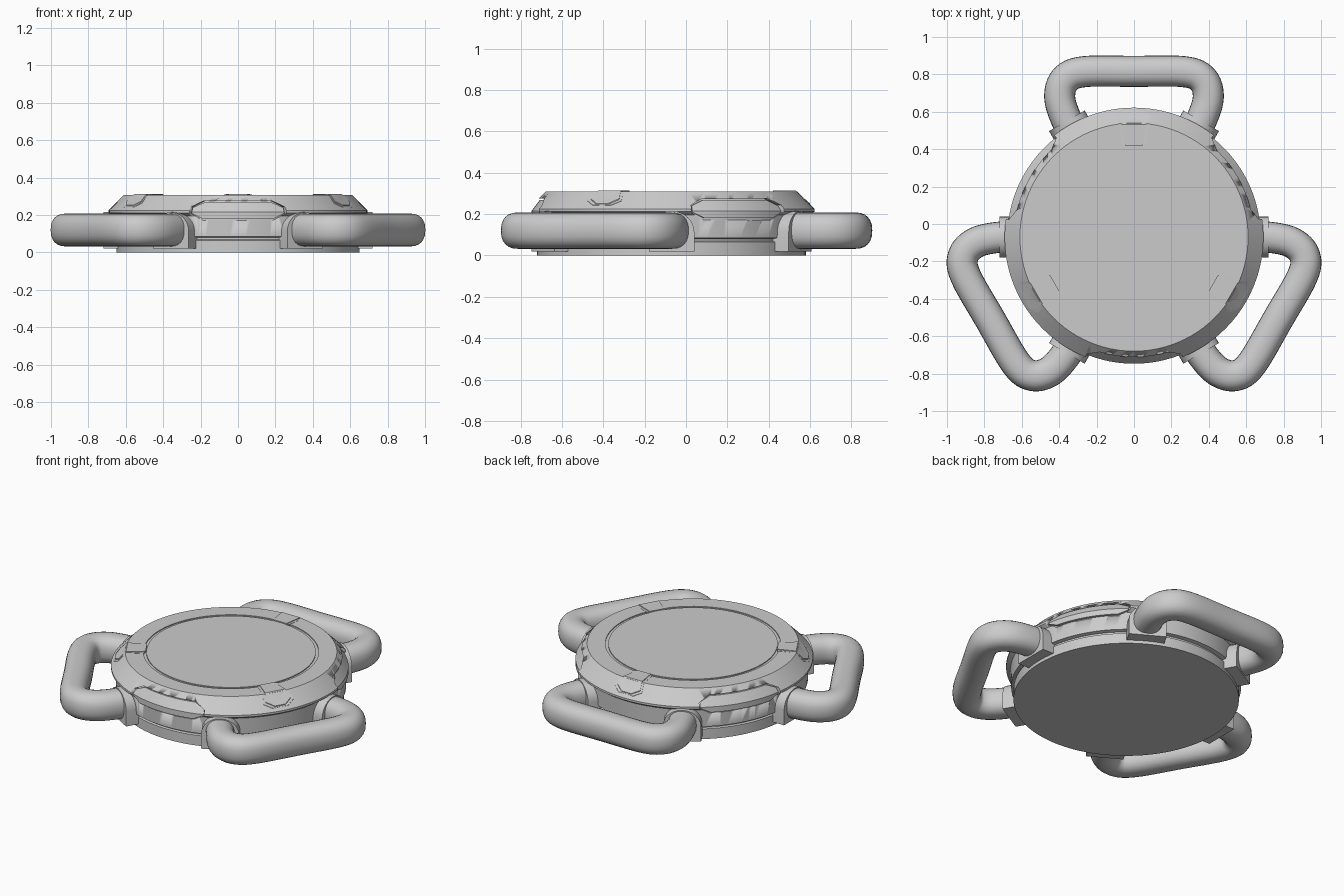
import bpy, bmesh
from math import sin, cos, pi, radians, hypot, copysign
from mathutils import Vector

if "Cube" in bpy.data.objects:
    bpy.data.objects.remove(bpy.data.objects["Cube"])

CENTRE = Vector((0.0, -0.07, 0.0))
TOP = 0.308


def finish(name, bm, turn=0.0, angle=30):
    """Turn a bmesh into a named object, turned about the disc axis."""
    bmesh.ops.recalc_face_normals(bm, faces=bm.faces[:])
    me = bpy.data.meshes.new(name)
    bm.to_mesh(me)
    bm.free()
    ob = bpy.data.objects.new(name, me)
    bpy.context.collection.objects.link(ob)
    ob.location = CENTRE
    ob.rotation_euler.z = radians(turn)
    bpy.ops.object.select_all(action='DESELECT')
    ob.select_set(True)
    bpy.context.view_layer.objects.active = ob
    bpy.ops.object.shade_smooth_by_angle(angle=radians(angle))
    return ob


def skin(bm, rings):
    """Join closed rings of equal size and cap both ends."""
    rows = [[bm.verts.new(p) for p in r] for r in rings]
    n = len(rows[0])
    for a, b in zip(rows, rows[1:]):
        for i in range(n):
            bm.faces.new((a[i], a[(i + 1) % n], b[(i + 1) % n], b[i]))
    bm.faces.new(rows[0])
    bm.faces.new(rows[-1])


def lathe(name, profile, n=96):
    bm = bmesh.new()
    skin(bm, [[(r * cos(2 * pi * i / n), r * sin(2 * pi * i / n), z)
               for i in range(n)] for r, z in profile])
    return finish(name, bm)


def sector(name, turn, face_lo, face_hi, other, grow=0.0):
    """Curved hexagonal panel between a sloped face and another radius."""
    bm = bmesh.new()
    rings = []
    half = 0.375 + grow
    for i in range(-8, 9):
        t = half * i / 8
        k = min(1.0, 0.35 + 0.65 * (half - abs(t)) / 0.09)
        lo, hi = 0.225 - (0.045 + grow) * k, 0.225 + (0.043 + grow) * k
        slope = lambda z: face_lo + (face_hi - face_lo) * max(0, z - 0.215) / 0.053
        rings.append([(r * sin(t), r * cos(t), z) for r, z in
                      ((slope(lo), lo), (slope(0.215), 0.215), (slope(hi), hi),
                       (other, hi), (other, lo))])
    skin(bm, rings)
    return finish(name, bm, turn)


def spline(pts, steps=6):
    """Smooth curve through the points."""
    p = [pts[0]] + pts + [pts[-1]]
    out = []
    for a, b, c, d in zip(p, p[1:], p[2:], p[3:]):
        for s in range(steps):
            t = s / steps
            out.append(0.5 * (2 * b + (c - a) * t + (2 * a - 5 * b + 4 * c - d) * t * t
                              + (3 * b - a - 3 * c + d) * t ** 3))
    return out + [pts[-1]]


# Disc body: base, seam, wall, overhanging rim, cone and top ring groove
body = lathe("disc_body", [
    (0.65, 0), (0.65, 0.065), (0.64, 0.07), (0.64, 0.08), (0.663, 0.085),
    (0.667, 0.195), (0.692, 0.212), (0.692, 0.225), (0.61, TOP), (0.505, TOP),
    (0.505, 0.302), (0.488, 0.302), (0.488, TOP)])

# Recessed rim panels between the handles
for turn in (60, 180, 300):
    cutter = sector("rim_cutter", turn, 0.66, 0.62, 0.8, 0.008)
    cutter.hide_render = True
    mod = body.modifiers.new("rim_cut", 'BOOLEAN')
    mod.object, mod.solver = cutter, 'EXACT'
    bpy.context.view_layer.objects.active = body
    bpy.ops.object.modifier_apply(modifier=mod.name)
    bpy.data.objects.remove(cutter)
    sector("rim_panel", turn, 0.677, 0.637, 0.58)


# Tabs folded over the top edge, each a frame with a slightly raised inlay
def tab(name, turn, inset, lift):
    def cone(x, y):
        return TOP + lift - max(0, hypot(x, y) - 0.61) * 1.01
    rows = [(0.063, 0.495), (0.08, 0.607), (0.095, 0.648), (0.05, 0.674)]
    rows = [(w - inset, y - inset * 0.3) for w, y in rows]
    bm = bmesh.new()
    skin(bm, [[(-w, y, cone(w, y)), (0, y, cone(w, y)), (w, y, cone(w, y)),
               (w, y, cone(w, y) - 0.02), (-0, y, cone(w, y) - 0.02),
               (-w, y, cone(w, y) - 0.02)] for w, y in rows])
    finish(name, bm, turn, 20)


# Carry handles: rounded tube swept along a mirrored path
half_path = [(0.30, 0.52), (0.36, 0.625), (0.397, 0.745), (0.37, 0.84), (0.27, 0.884)]
points = [Vector((-x, y, 0)) for x, y in half_path] + [Vector((0, 0.886, 0))]
points += [Vector((x, y, 0)) for x, y in reversed(half_path)]
path = spline(points)


def handle(name, turn, n=24):
    bm = bmesh.new()
    rings = []
    for i, p in enumerate(path):
        d = path[min(i + 1, len(path) - 1)] - path[max(i - 1, 0)]
        side = Vector((-d.y, d.x, 0)).normalized()
        ring = []
        for k in range(n):
            c, s = cos(2 * pi * k / n), sin(2 * pi * k / n)
            u = copysign(abs(c) ** 0.85, c) * 0.083
            v = copysign(abs(s) ** 0.85, s) * 0.088
            ring.append(p + side * u + Vector((0, 0, 0.12 + v)))
        rings.append(ring)
    skin(bm, rings)
    finish(name, bm, turn, 40)


for turn in (0, 120, 240):
    tab("tab_frame", turn, 0.0, 0.002)
    tab("tab_inlay", turn, 0.016, 0.005)
    handle("carry_handle", turn)

# Arched collars where the handles meet the body
for k in range(6):
    arch = [(-0.11, 0.02)] + [(-0.11 * cos(pi * i / 12), 0.115 + 0.1 * sin(pi * i / 12))
                              for i in range(13)] + [(0.11, 0.02)]
    bm = bmesh.new()
    skin(bm, [[(r, y, z) for y, z in arch] for r in (0.6, 0.718)])
    finish("handle_collar", bm, 60 * k)
